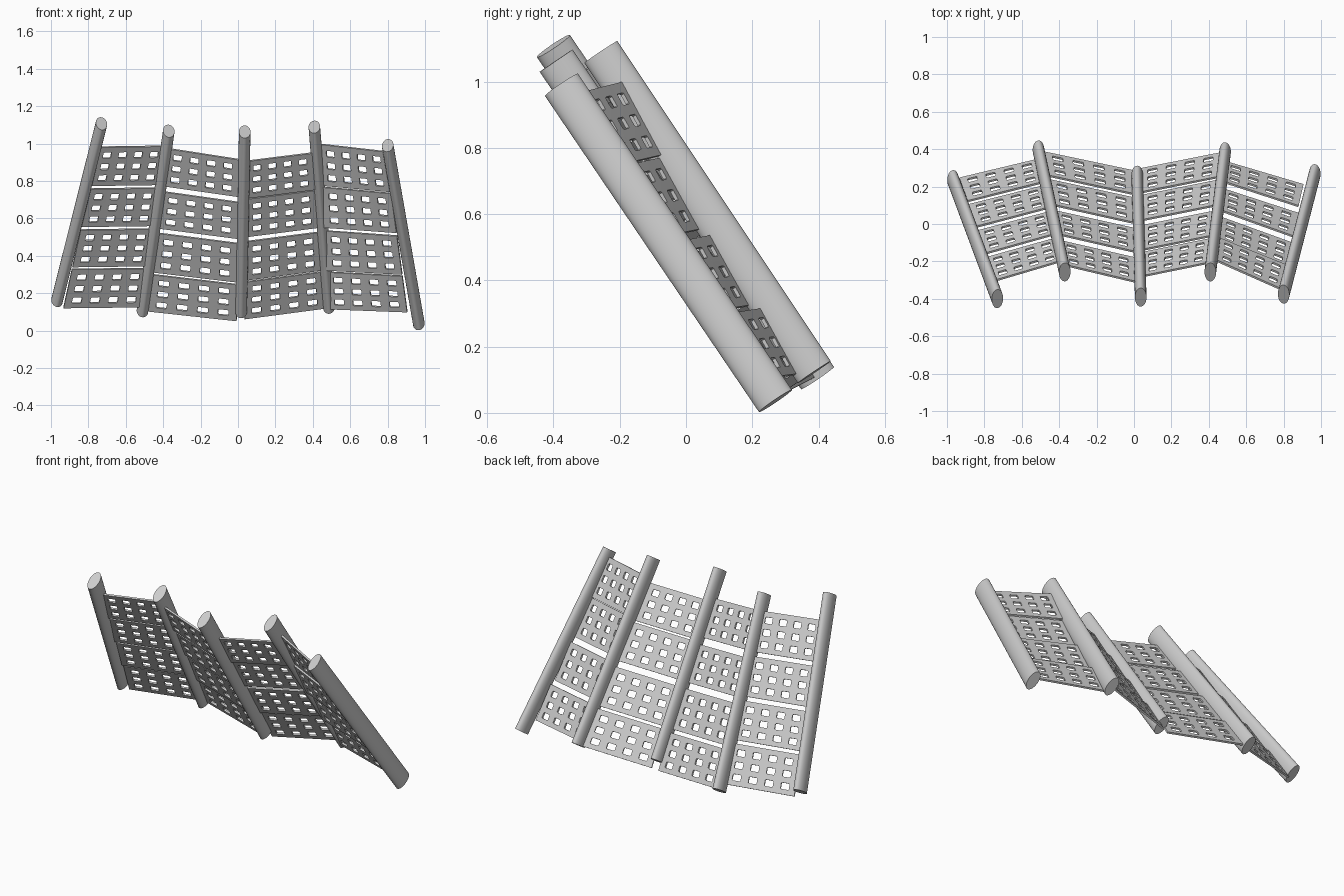
import bpy, bmesh, math
from mathutils import Vector, Matrix

if "Cube" in bpy.data.objects:
    bpy.data.objects.remove(bpy.data.objects["Cube"])

# Posts: top point, bottom point (leaning forward, fanned out)
POSTS = [
    ((-.73, -.4, 1.107), (-.968, .238, .16)),
    ((-.37, -.257, 1.067), (-.511, .397, .105)),
    ((.036, -.392, 1.063), (.017, .262, .10)),
    ((.408, -.257, 1.089), (.487, .387, .123)),
    ((.80, -.376, .99), (.967, .27, .036)),
]


def finish(name, bm):
    me = bpy.data.meshes.new(name)
    bm.to_mesh(me)
    bm.free()
    ob = bpy.data.objects.new(name, me)
    bpy.context.collection.objects.link(ob)
    return ob


def make_post(name, top, bottom):
    top, bottom = Vector(top), Vector(bottom)
    axis = (top - bottom).normalized()
    depth = axis.cross(Vector((1, 0, 0))).normalized()
    side = depth.cross(axis)
    rot = Matrix((side, depth, axis)).transposed().to_4x4()
    bm = bmesh.new()
    bmesh.ops.create_cone(bm, cap_ends=True, segments=40, radius1=1, radius2=1, depth=1)
    size = Matrix.Diagonal((.031, .06, (top - bottom).length, 1))
    bm.transform(Matrix.Translation((top + bottom) / 2) @ rot @ size)
    bmesh.ops.recalc_face_normals(bm, faces=bm.faces)
    ob = finish(name, bm)
    bpy.context.view_layer.objects.active = ob
    ob.select_set(True)
    bpy.ops.object.shade_smooth_by_angle(angle=math.radians(40))
    ob.select_set(False)


# Bays: corners top-left, top-right, bottom-left, bottom-right,
# then per panel: span start, span end, forward shift
BAYS = [
    ((-.745, -.31, .982), (-.39, -.205, .987), (-.933, .25, .122), (-.515, .35, .127),
     [(0, .24, 0), (.26, .495, 0), (.515, .745, 0), (.76, 1, 0)]),
    ((-.375, -.225, .974), (.005, -.315, .915), (-.484, .39, .105), (-.008, .29, .053),
     [(0, .23, 0), (.265, .49, 0), (.52, .76, 0), (.775, 1, 0)]),
    ((.05, -.285, .907), (.395, -.215, .95), (.035, .30, .063), (.465, .385, .12),
     [(0, .235, 0), (.24, .48, 0), (.51, .755, 0), (.765, 1, 0)]),
    ((.44, -.19, .997), (.79, -.345, .957), (.482, .34, .116), (.905, .215, .10),
     [(0, .25, .012), (.26, .505, .036), (.525, .765, .022), (.775, 1, 0)]),
]
TILT = Vector((0, .006, 0))   # each panel hangs a little steeper than the posts


def make_panel(name, tl, tr, bl, br):
    def at(u, v):
        return tl.lerp(tr, u).lerp(bl.lerp(br, u), v)
    bm = bmesh.new()
    us, vs = [0, .267, .5, .733, 1], [0, .35, .66, 1]
    hu, hv, c = .06, .077, .8
    octo = [(-c, -1), (c, -1), (1, -c), (1, c), (c, 1), (-c, 1), (-1, c), (-1, -c)]
    for i in range(4):
        for j in range(3):
            cu, cv = .15 + i * .2333, .21 + j * .295
            corner = [bm.verts.new(at(us[i + a], vs[j + b]))
                      for a, b in ((0, 0), (1, 0), (1, 1), (0, 1))]
            rim = [bm.verts.new(at(cu + hu * a, cv + hv * b)) for a, b in octo]
            for k in range(4):
                n = (k + 1) % 4
                bm.faces.new((corner[k], corner[n], rim[2 * k + 1], rim[2 * k]))
                bm.faces.new((corner[n], rim[2 * n], rim[2 * k + 1]))
    bmesh.ops.remove_doubles(bm, verts=bm.verts, dist=1e-4)
    bmesh.ops.recalc_face_normals(bm, faces=bm.faces)
    ob = finish(name, bm)
    mod = ob.modifiers.new("thickness", 'SOLIDIFY')
    mod.thickness, mod.offset = .011, 0


# Elliptical posts
for n, (top, bottom) in enumerate(POSTS):
    make_post(f"post_{n + 1}", top, bottom)

# Perforated panels between the posts
for b, (*corners, spans) in enumerate(BAYS):
    for k, (s, e, shift) in enumerate(spans):
        tl, tr, bl, br = (Vector(c) - Vector((0, shift, 0)) for c in corners)
        make_panel(f"panel_{b + 1}_{k + 1}",
                   tl.lerp(bl, s) + TILT, tr.lerp(br, s) + TILT,
                   tl.lerp(bl, e) - TILT, tr.lerp(br, e) - TILT)
